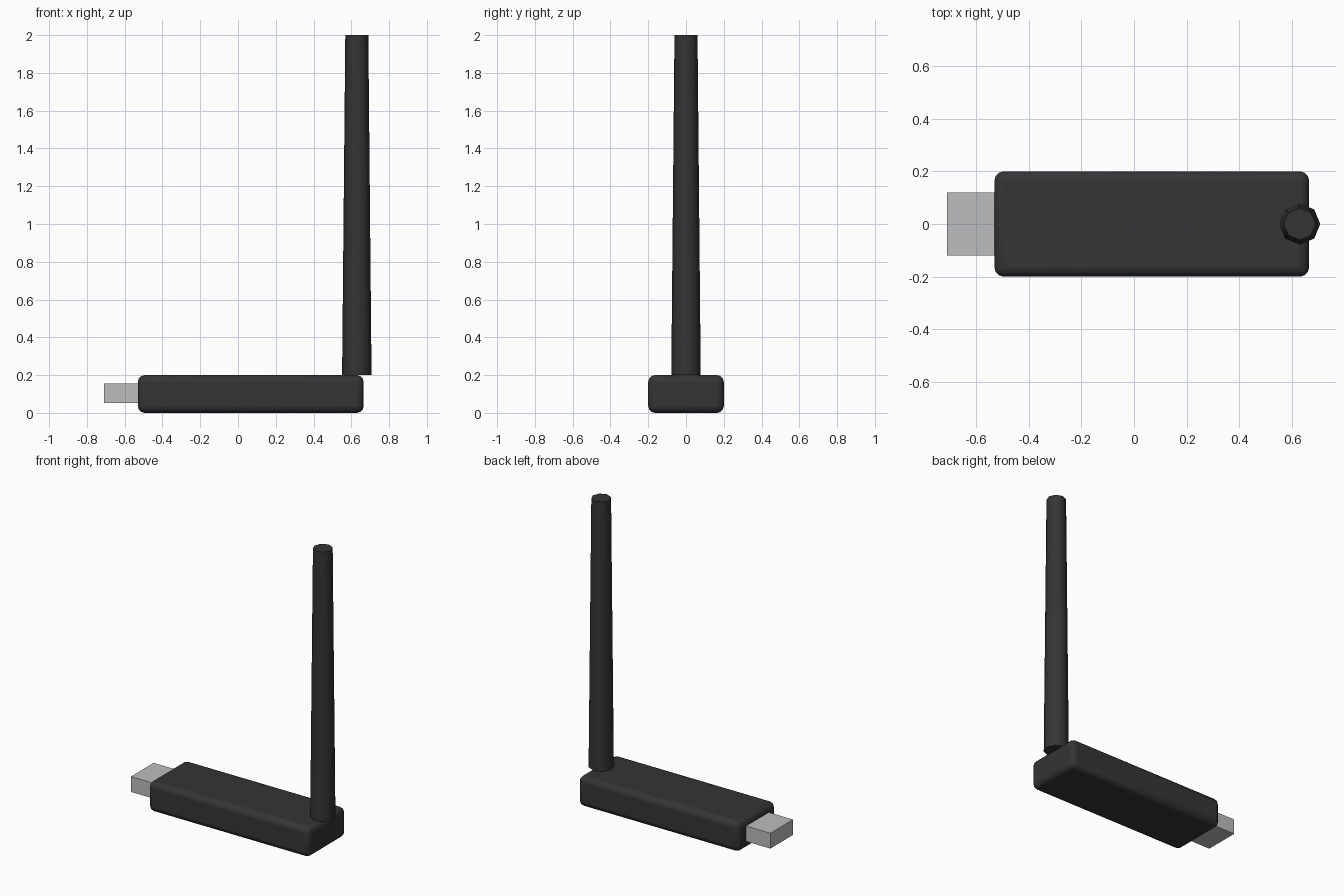
import bpy
import math

if "Cube" in bpy.data.objects:
    bpy.data.objects.remove(bpy.data.objects["Cube"])


def material(name, rgba):
    mat = bpy.data.materials.new(name)
    mat.diffuse_color = rgba
    mat.use_nodes = True
    mat.node_tree.nodes["Principled BSDF"].inputs["Base Color"].default_value = mat.diffuse_color
    return mat


def box(name, low, high, mat):
    """Box between two opposite corners."""
    bpy.ops.mesh.primitive_cube_add(size=1, location=[(a + b) / 2 for a, b in zip(low, high)])
    obj = bpy.context.object
    obj.name = name
    obj.scale = [b - a for a, b in zip(low, high)]
    bpy.ops.object.transform_apply(location=False, rotation=False, scale=True)
    obj.data.materials.append(mat)
    return obj


black = material("black plastic", (0.035, 0.035, 0.035, 1))
metal = material("plug metal", (0.50, 0.51, 0.52, 1))

# Rounded adapter body
body = box("body", (-0.53, -0.2, 0), (0.665, 0.2, 0.2), black)
bevel = body.modifiers.new("rounded edges", 'BEVEL')
bevel.width = 0.036
bevel.segments = 3
bpy.ops.object.shade_smooth_by_angle(angle=math.radians(35))

# Connector plug
box("connector_plug", (-0.71, -0.12, 0.052), (-0.53, 0.12, 0.155), metal)

# Tapered eight-sided antenna
bpy.ops.mesh.primitive_cone_add(vertices=8, radius1=0.078, radius2=0.061, depth=1.8,
                                location=(0.629, 0, 1.1))
antenna = bpy.context.object
antenna.name = "antenna"
antenna.data.materials.append(black)
bpy.ops.object.shade_smooth_by_angle(angle=math.radians(50))
